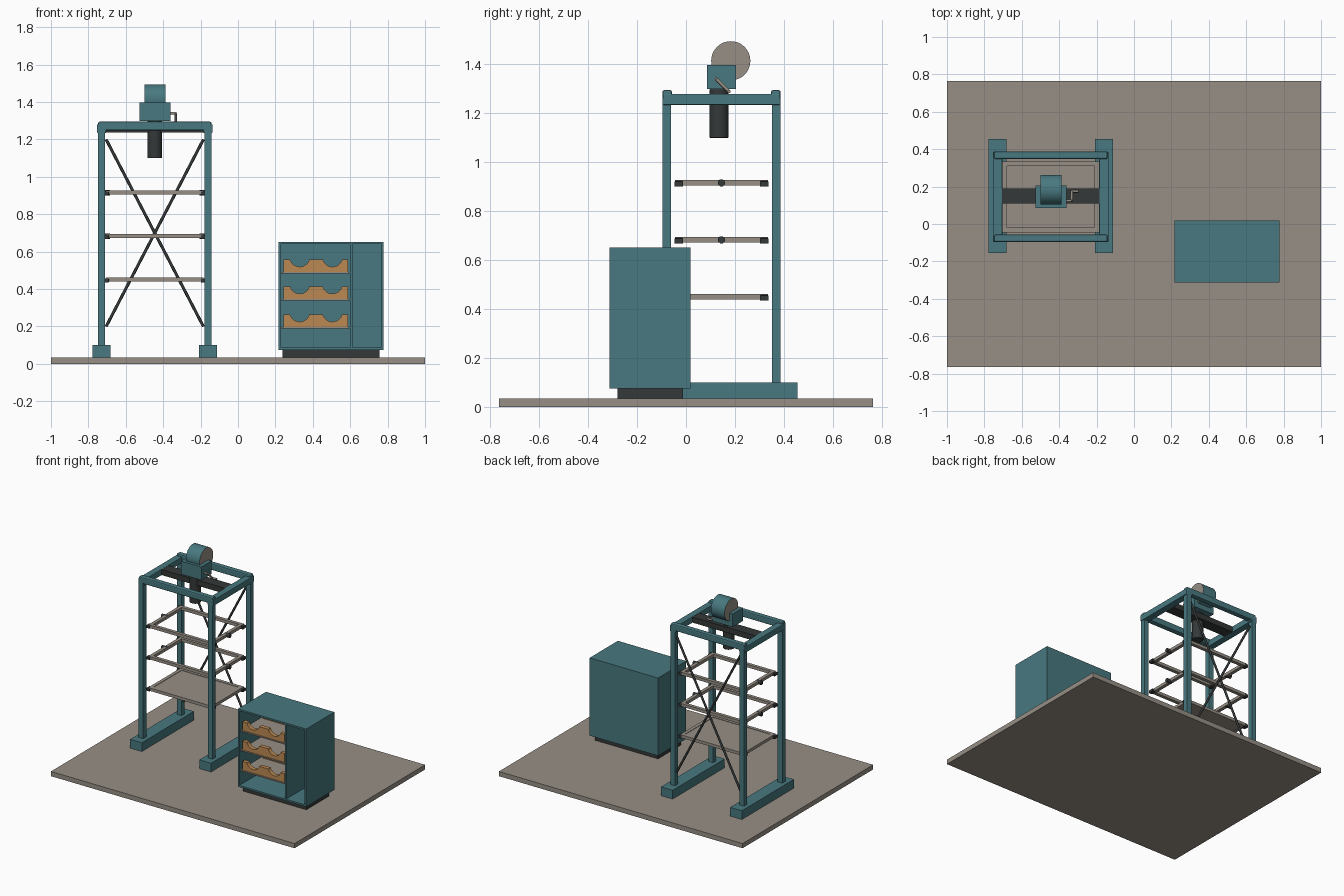
import bpy, bmesh, math
from mathutils import Vector

cube = bpy.data.objects.get("Cube")
if cube:
    bpy.data.objects.remove(cube, do_unlink=True)


def material(name, rgb):
    m = bpy.data.materials.new(name)
    m.use_nodes = True
    m.diffuse_color = (*rgb, 1)
    m.node_tree.nodes["Principled BSDF"].inputs["Base Color"].default_value = (*rgb, 1)
    return m


TEAL = material("teal paint", (0.065, 0.19, 0.215))
GREY = material("warm grey", (0.31, 0.275, 0.235))
DARK = material("dark steel", (0.035, 0.04, 0.04))
WOOD = material("light wood", (0.5, 0.25, 0.085))


def finish(name, bm, *mats):
    me = bpy.data.meshes.new(name)
    bm.normal_update()
    bm.to_mesh(me)
    bm.free()
    for m in mats:
        me.materials.append(m)
    ob = bpy.data.objects.new(name, me)
    bpy.context.collection.objects.link(ob)
    return ob


def box(name, xs, ys, zs, mat, bevel=0):
    bm = bmesh.new()
    bmesh.ops.create_cube(bm, size=1)
    for v in bm.verts:
        v.co = [a + (b - a) * (c + 0.5) for c, (a, b) in zip(v.co, (xs, ys, zs))]
    ob = finish(name, bm, mat)
    if bevel:
        mod = ob.modifiers.new("soft edges", "BEVEL")
        mod.width, mod.segments = bevel, 2
    return ob


def rod(name, start, end, radius, mat, sides=24, cap=None):
    """Cylinder between two points, with an optional colour for its ends."""
    a, b = Vector(start), Vector(end)
    axis = b - a
    bm = bmesh.new()
    bmesh.ops.create_cone(bm, cap_ends=True, segments=sides, radius1=radius,
                          radius2=radius, depth=axis.length)
    for f in bm.faces:
        f.smooth = len(f.verts) == 4
        if cap and not f.smooth:
            f.material_index = 1
    for e in bm.edges:
        e.smooth = all(f.smooth for f in e.link_faces)
    turn = axis.to_track_quat("Z", "Y").to_matrix()
    for v in bm.verts:
        v.co = turn @ v.co + (a + b) / 2
    return finish(name, bm, mat, *([cap] if cap else []))


# Floor slab
box("floor_slab", (-1, 1), (-0.765, 0.765), (0, 0.035), GREY)

# Tower frame, mirrored about its own centre
CX, CY = -0.445, 0.145
for sx, side in ((-1, "right"), (1, "left")):
    px = CX + sx * 0.284
    box(f"{side}_foot", (px - 0.048, px + 0.048), (-0.155, 0.455), (0.035, 0.1), TEAL)
    box(f"{side}_top_rail", (px - 0.025, px + 0.025), (-0.095, 0.385), (1.235, 1.28), TEAL, 0.004)
    for sy, end in ((-1, "front"), (1, "back")):
        py = CY + sy * 0.224
        box(f"{end}_{side}_post", (px - 0.019, px + 0.019),
            (py - 0.018, py + 0.018), (0.1, 1.26), TEAL)
for sy, end in ((-1, "front"), (1, "back")):
    py = CY + sy * 0.222
    box(f"{end}_top_rail", (-0.748, -0.142), (py - 0.02, py + 0.02), (1.247, 1.295), TEAL, 0.008)

# Crossed braces on the back
for s, side in ((-1, "rising"), (1, "falling")):
    rod(f"{side}_brace", (CX - s * 0.26, 0.37, 1.2), (CX + s * 0.26, 0.37, 0.2), 0.008, DARK, 12)

# Three carrier frames with corner clips; the lowest holds a deck
X0, X1, Y0, Y1 = -0.705, -0.185, -0.045, 0.335
for level, z in (("lower", 0.45), ("middle", 0.683), ("upper", 0.916)):
    zs = (z - 0.01, z + 0.012)
    for y, end in ((Y0, "front"), (Y1 - 0.025, "back")):
        box(f"{level}_{end}_bar", (X0, X1), (y, y + 0.025), zs, GREY)
    for x, side in ((X0, "right"), (X1 - 0.025, "left")):
        box(f"{level}_{side}_bar", (x, x + 0.025), (Y0 + 0.025, Y1 - 0.025), zs, GREY)
    for x, side in ((X0, "right"), (X1, "left")):
        for y, end in ((Y0 + 0.015, "front"), (Y1 - 0.015, "back")):
            box(f"{level}_{end}_{side}_clip", (x - 0.014, x + 0.014),
                (y - 0.018, y + 0.018), (z - 0.015, z + 0.007), DARK, 0.003)
        if level != "lower":
            rod(f"{level}_{side}_peg", (x - 0.02, CY, z), (x + 0.02, CY, z), 0.015, DARK, 16)
box("lower_deck", (X0 + 0.02, X1 - 0.02), (Y0 + 0.02, Y1 - 0.02), (0.442, 0.459), GREY)

# Hoist: cross beam, gearbox, drum, hanging motor and crank
box("hoist_beam", (-0.708, -0.182), (0.11, 0.19), (1.237, 1.278), DARK)
box("gearbox", (-0.527, -0.361), (0.085, 0.205), (1.3, 1.398), TEAL)
rod("drum", (-0.5, 0.183, 1.415), (-0.388, 0.183, 1.415), 0.08, TEAL, 48, GREY)
motor = rod("hanging_motor", (CX, 0.135, 1.1), (CX, 0.135, 1.3), 0.039, DARK, 32)
mod = motor.modifiers.new("rim", "BEVEL")
mod.width, mod.segments = 0.004, 2
crank = [(-0.365, 0.125, 1.34), (-0.333, 0.125, 1.34), (-0.333, 0.175, 1.29), (-0.297, 0.175, 1.29)]
for name, a, b in zip(("crank_shaft", "crank_arm", "crank_handle"), crank, crank[1:]):
    rod(name, a, b, 0.007, GREY, 12)

# Cabinet carcass, open at the front
L, R, F, B, BOT, TOP, T = 0.217, 0.778, -0.312, 0.018, 0.075, 0.652, 0.012
box("cabinet_plinth", (0.238, 0.757), (-0.28, -0.012), (0.035, BOT), DARK)
box("cabinet_right_side", (L, L + T), (F, B), (BOT, TOP), TEAL)
box("cabinet_left_side", (R - T, R), (F, B), (BOT, TOP), TEAL)
box("cabinet_bottom", (L + T, R - T), (F, B), (BOT, BOT + T), TEAL)
box("cabinet_top", (L + T, R - T), (F, B), (TOP - T, TOP), TEAL)
box("cabinet_back", (L + T, R - T), (B - T, B), (BOT + T, TOP - T), TEAL)
box("cabinet_divider", (0.6, 0.612), (F + 0.004, B - T), (BOT + T, TOP - T), TEAL)


def cradle(name, y, z):
    """Wooden plate with two round notches in its top edge."""
    x0, x1, h, r = 0.243, 0.587, 0.065, 0.053
    pts = [(x0, 0), (x1, 0), (x1, h)]
    for cx in (0.505, 0.33):
        pts += [(cx + r * math.cos(t), h + 0.015 - r * math.sin(t))
                for t in (0.287 + i * (math.pi - 0.574) / 14 for i in range(15))]
    pts.append((x0, h))
    bm = bmesh.new()
    face = bm.faces.new([bm.verts.new((x, y, z + dz)) for x, dz in pts])
    out = bmesh.ops.extrude_face_region(bm, geom=[face])
    for v in out["geom"]:
        if isinstance(v, bmesh.types.BMVert):
            v.co.y += 0.03
    bmesh.ops.recalc_face_normals(bm, faces=bm.faces)
    finish(name, bm, WOOD)


# Cabinet shelves with notched cradles
for level, z in (("lower", 0.198), ("middle", 0.348), ("upper", 0.492)):
    box(f"cabinet_{level}_shelf", (L + T, 0.6), (F + 0.012, B - T), (z - 0.009, z), GREY)
    cradle(f"{level}_front_cradle", -0.295, z)
    cradle(f"{level}_back_cradle", -0.06, z)
